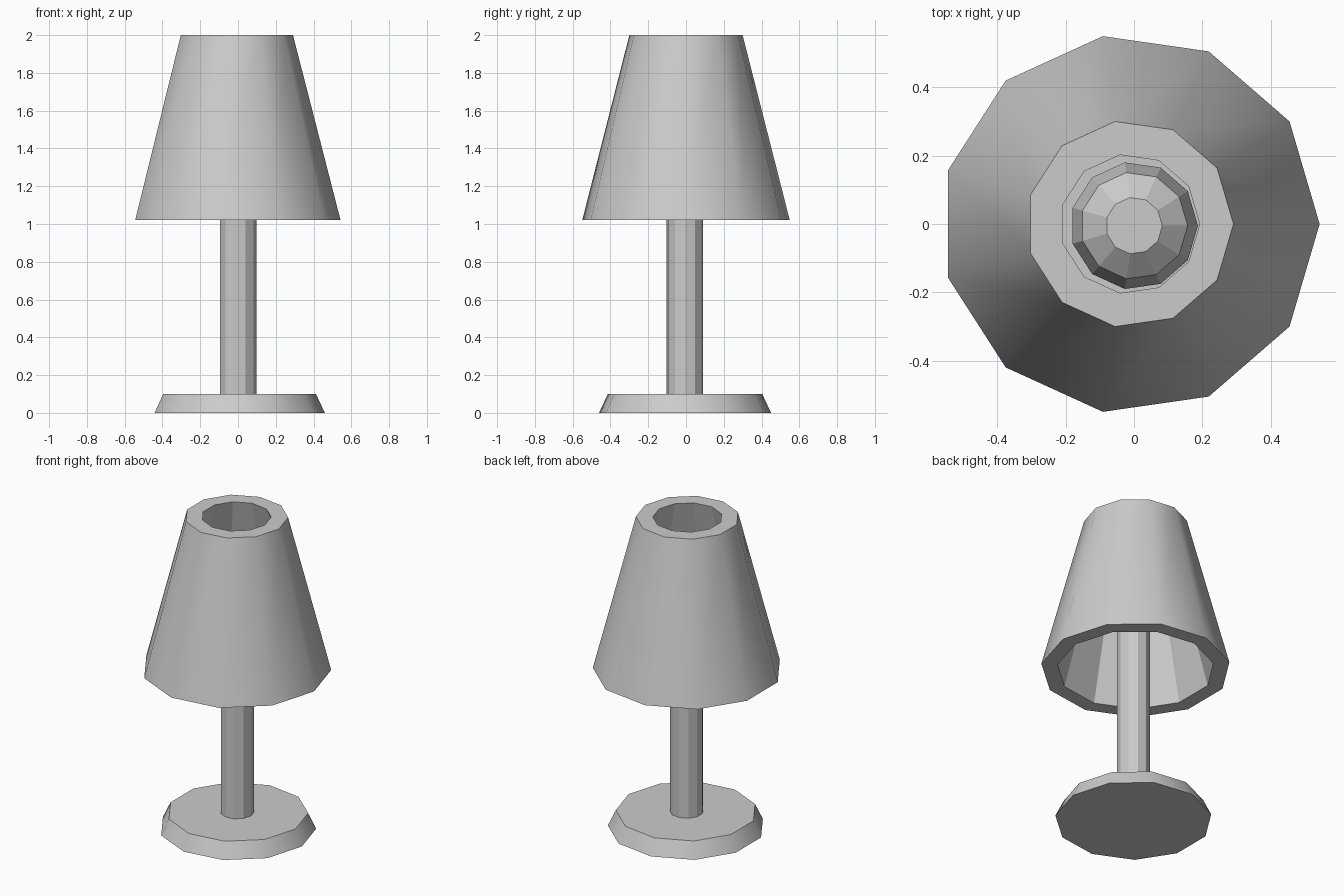
import bpy, bmesh
from math import cos, sin, tau

if "Cube" in bpy.data.objects:
    bpy.data.objects.remove(bpy.data.objects["Cube"])

SIDES = 11


def lathe(name, profile, centre, smooth_bands=(), closed=False):
    """Spin (radius, z) points; cap the ends, or join them when closed."""
    bm = bmesh.new()
    rings = [[bm.verts.new((centre[0] + r * cos(tau * i / SIDES),
                            centre[1] + r * sin(tau * i / SIDES), z))
              for i in range(SIDES)] for r, z in profile]
    count = len(rings)
    for k in range(count if closed else count - 1):
        a, b = rings[k], rings[(k + 1) % count]
        for i in range(SIDES):
            j = (i + 1) % SIDES
            face = bm.faces.new((a[i], a[j], b[j], b[i]))
            face.smooth = k in smooth_bands
    if not closed:
        bm.faces.new(rings[0][::-1])
        bm.faces.new(rings[-1])
    bmesh.ops.recalc_face_normals(bm, faces=bm.faces)
    mesh = bpy.data.meshes.new(name)
    bm.to_mesh(mesh)
    bm.free()
    obj = bpy.data.objects.new(name, mesh)
    bpy.context.collection.objects.link(obj)
    return obj


stand_centre = (0.0, -0.005)
shade_centre = (-0.012, 0.0)

# Bevelled foot
lathe("base", [(0.46, 0), (0.413, 0.10)], stand_centre, smooth_bands=(0,))
# Upright
lathe("pole", [(0.098, 0.10), (0.098, 1.36)], (-0.001, -0.006))
# Bulb hidden inside the shade
lathe("bulb", [(0.098, 1.36), (0.187, 1.45), (0.157, 1.60), (0.083, 1.66)],
      stand_centre)
# Thick hollow shade: outer wall, top rim, inner wall, bottom rim
lathe("shade", [(0.555, 1.02), (0.303, 2.0), (0.204, 2.0), (0.46, 1.02)],
      shade_centre, smooth_bands=(0,), closed=True)
